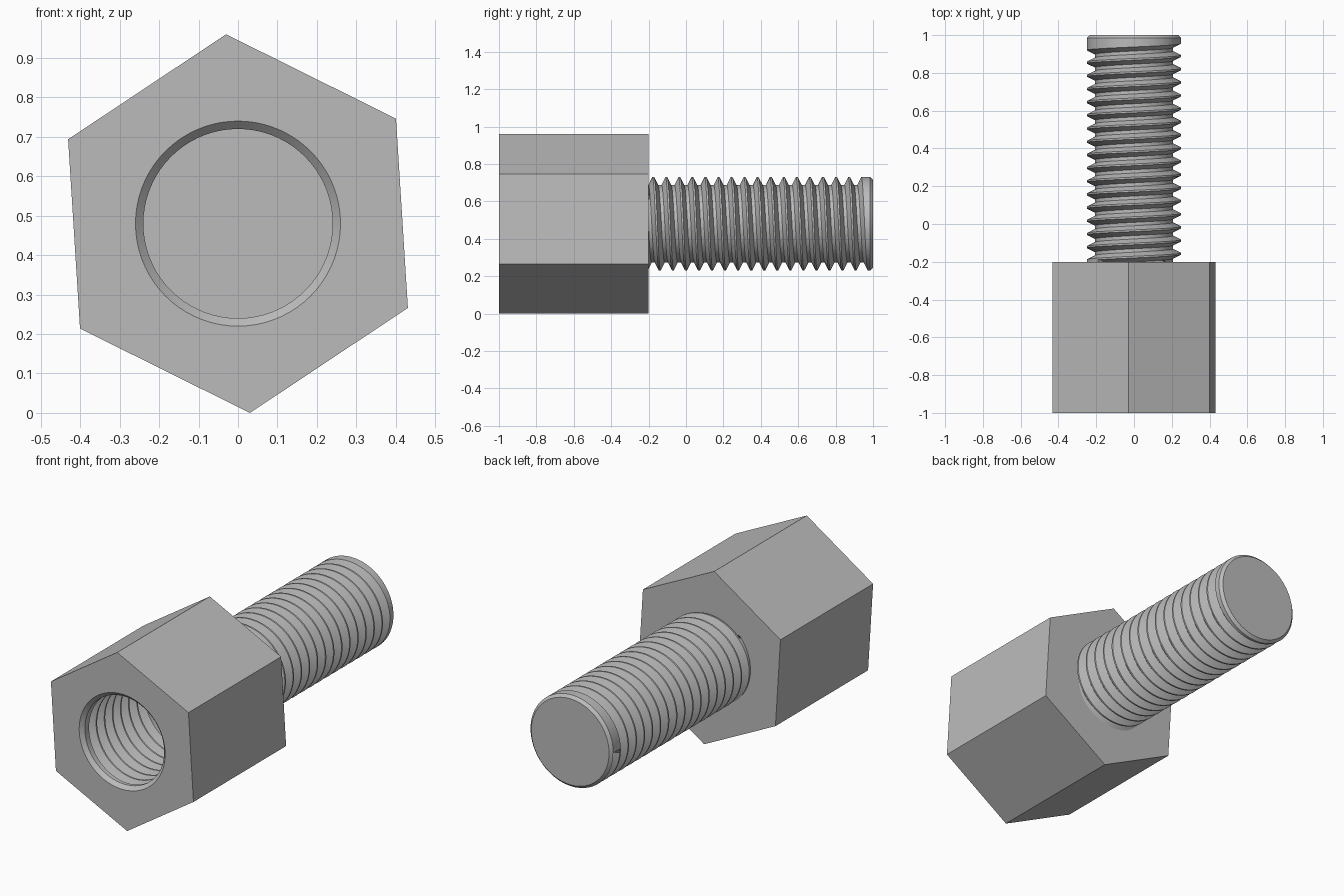
import bpy, bmesh
from math import sin, cos, pi, radians

cube = bpy.data.objects.get("Cube")
if cube:
    bpy.data.objects.remove(cube)

SIDES = 72            # steps around each thread
PITCH = 0.0698
CENTRE_Z = 0.48

steel = bpy.data.materials.new("grey_steel")
steel.use_nodes = True
GREY = (0.5, 0.5, 0.5, 1)
steel.diffuse_color = GREY
steel.node_tree.nodes["Principled BSDF"].inputs["Base Color"].default_value = GREY


def point(radius, angle, y):
    return (radius * sin(angle), y, CENTRE_Z + radius * cos(angle))


def add_thread(bm, crest, root, y_origin, y_min, y_max, first, last, before, after):
    """Right-handed helical surface along y; returns its columns of vertices.
    The groove runs from turn `first` to turn `last`, the rest is plain."""
    profile = [(-0.0045, crest), (0.0045, crest), (0.026, root), (0.044, root)]
    turns = int((y_max - y_min) / PITCH) + 4
    columns = []
    for s in range(SIDES + 1):
        outline = list(before)
        for k in range(-2, turns):
            turn = k + s / SIDES
            cut = first <= turn < last
            for offset, radius in profile:
                y = y_origin + PITCH * turn + offset
                inside = y_min < y < y_max
                outline.append((min(max(y, y_min), y_max),
                                radius if cut and inside else crest))
        outline += after
        angle = 2 * pi * s / SIDES
        columns.append([bm.verts.new(point(r, angle, y)) for y, r in outline])
    for a, b in zip(columns, columns[1:]):
        for i in range(len(a) - 1):
            bm.faces.new((a[i], a[i + 1], b[i + 1], b[i]))
    return columns


def finish(bm, name):
    bmesh.ops.remove_doubles(bm, verts=bm.verts, dist=0.00002)
    bmesh.ops.dissolve_degenerate(bm, dist=0.00002, edges=bm.edges)
    bmesh.ops.recalc_face_normals(bm, faces=bm.faces)
    mesh = bpy.data.meshes.new(name)
    bm.to_mesh(mesh)
    bm.free()
    mesh.materials.append(steel)
    obj = bpy.data.objects.new(name, mesh)
    bpy.context.collection.objects.link(obj)
    bpy.ops.object.select_all(action="DESELECT")
    obj.select_set(True)
    bpy.context.view_layer.objects.active = obj
    bpy.ops.object.shade_smooth_by_angle(angle=radians(25))
    return obj


# Threaded stud with a chamfered flat tip
bm = bmesh.new()
add_thread(bm, 0.25, 0.207, -0.175, -0.21, 0.985, -2, 15.75,
           [], [(1.0, 0.235), (1.0, 0)])
finish(bm, "threaded_stud")

# Hexagonal body with a blind threaded bore opening to the front
bm = bmesh.new()
bore = add_thread(bm, 0.24, 0.28, -1.0, -0.98, -0.4, 0.25, 7.5,
                  [(-1.0, 0.26)], [(-0.4, 0)])
corners = [radians(60 * i - 3.6) for i in range(6)]
front = [bm.verts.new(point(0.481, a, -1.0)) for a in corners]
back = [bm.verts.new(point(0.481, a, -0.2)) for a in corners]
bm.faces.new(back)
step = SIDES // 6
for i in range(6):
    j = (i + 1) % 6
    bm.faces.new((front[i], front[j], back[j], back[i]))
    rim = [column[0] for column in bore[i * step:(i + 1) * step + 1]]
    bm.faces.new([front[j], front[i]] + rim)
finish(bm, "hex_body")
